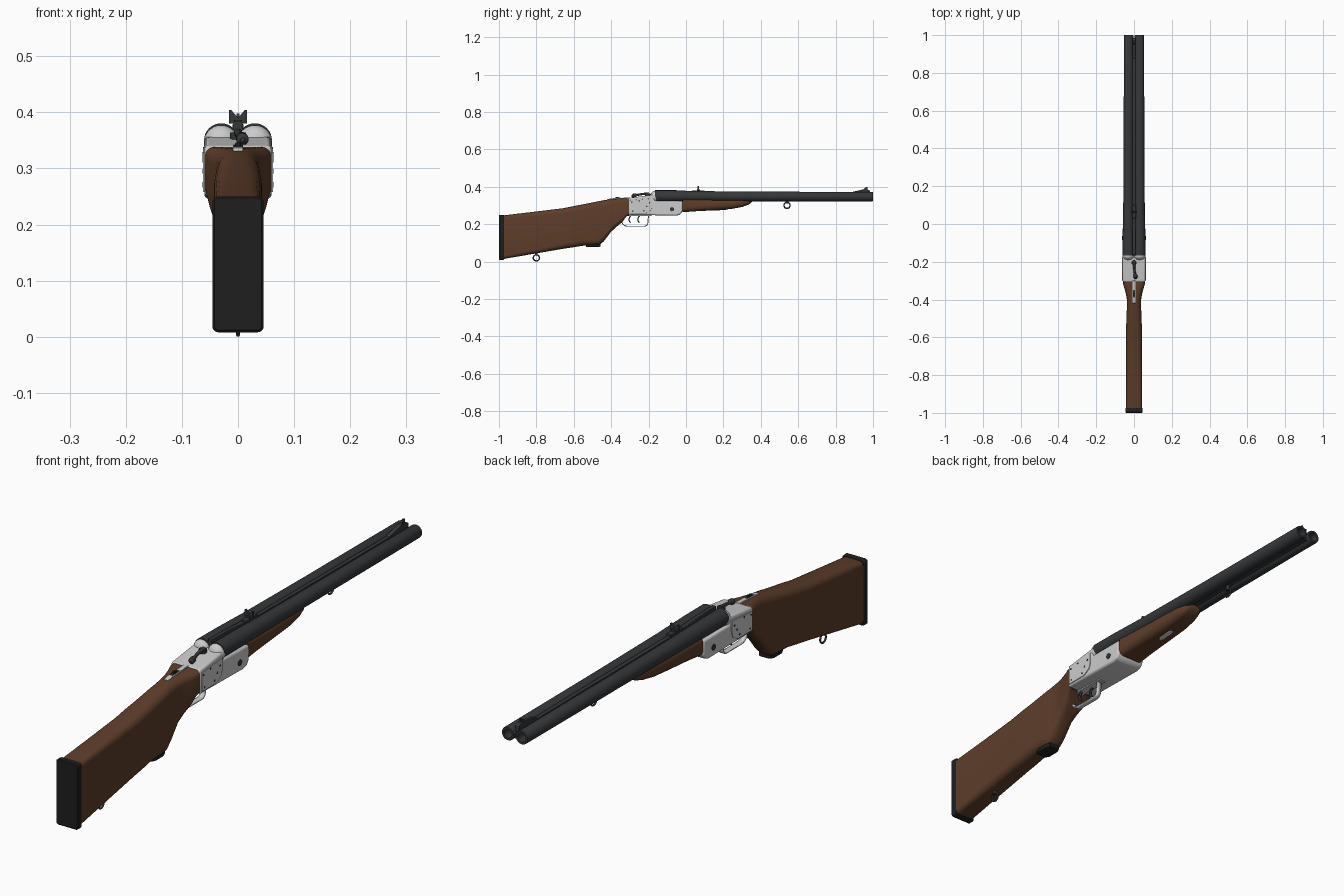
import bpy, bmesh
from math import sin, cos, pi, radians

if "Cube" in bpy.data.objects:
    bpy.data.objects.remove(bpy.data.objects["Cube"])


def material(name, rgb):
    m = bpy.data.materials.new(name)
    m.diffuse_color = (*rgb, 1)
    m.use_nodes = True
    m.node_tree.nodes["Principled BSDF"].inputs["Base Color"].default_value = m.diffuse_color
    return m


WOOD = material("walnut", (0.11, 0.047, 0.023))
STEEL = material("blued_steel", (0.036, 0.038, 0.042))
RUBBER = material("rubber", (0.013, 0.013, 0.013))


def finish(ob, mat=None, bevel=0, angle=35):
    if mat:
        ob.data.materials.append(mat)
    bpy.ops.object.select_all(action='DESELECT')
    ob.select_set(True)
    bpy.context.view_layer.objects.active = ob
    bpy.ops.object.shade_smooth_by_angle(angle=radians(angle))
    if bevel:
        b = ob.modifiers.new("bevel", 'BEVEL')
        b.width, b.segments, b.limit_method = bevel, 3, 'ANGLE'
    return ob


def loft(name, loops, mat=None, bevel=0, angle=35):
    """Skin a list of equal-length 3D loops and cap both ends."""
    bm = bmesh.new()
    rings = [[bm.verts.new(p) for p in loop] for loop in loops]
    n = len(rings[0])
    for a, b in zip(rings, rings[1:]):
        for i in range(n):
            bm.faces.new((a[i], a[(i + 1) % n], b[(i + 1) % n], b[i]))
    bm.faces.new(rings[0])
    bm.faces.new(rings[-1])
    bmesh.ops.recalc_face_normals(bm, faces=bm.faces)
    me = bpy.data.meshes.new(name)
    bm.to_mesh(me)
    bm.free()
    ob = bpy.data.objects.new(name, me)
    bpy.context.collection.objects.link(ob)
    return finish(ob, mat, bevel, angle)


def prism(name, pts, hw, x=0, mat=None, bevel=0):
    """Extrude a (y, z) side profile across x."""
    return loft(name, [[(x + s * hw, y, z) for y, z in pts] for s in (-1, 1)], mat, bevel)


def box(name, y0, y1, z0, z1, hw, x=0, mat=None, bevel=0):
    return prism(name, [(y0, z0), (y1, z0), (y1, z1), (y0, z1)], hw, x, mat, bevel)


def rrect(y, zb, zt, hw, r, n=5):
    """Rounded rectangle section at a given y."""
    pts = []
    for q, (sx, cz) in enumerate(((1, zt - r), (-1, zt - r), (-1, zb + r), (1, zb + r))):
        for i in range(n + 1):
            a = (q + i / n) * pi / 2
            pts.append((sx * (hw - r) + r * cos(a), y, cz + r * sin(a)))
    return pts


def lathe(name, prof, mat=None, seg=32):
    """Tube along y from (x, y, z, radius) stations."""
    return loft(name, [[(x + r * cos(2 * pi * i / seg), y, z + r * sin(2 * pi * i / seg))
                        for i in range(seg)] for x, y, z, r in prof], mat)


def strap(name, pts, hw, thick, mat=None, x=0):
    """Bent metal strip following (y, z) points."""
    me = bpy.data.meshes.new(name)
    n = len(pts)
    me.from_pydata([(x + s * hw, y, z) for s in (-1, 1) for y, z in pts], [],
                   [(i, i + 1, n + i + 1, n + i) for i in range(n - 1)])
    ob = bpy.data.objects.new(name, me)
    bpy.context.collection.objects.link(ob)
    m = ob.modifiers.new("solid", 'SOLIDIFY')
    m.thickness, m.offset = thick, 0
    return finish(ob, mat)


def disc(name, loc, r, depth, mat, axis='X', seg=16):
    rot = (0, pi / 2, 0) if axis == 'X' else (0, 0, 0)
    bpy.ops.mesh.primitive_cylinder_add(vertices=seg, radius=r, depth=depth, location=loc, rotation=rot)
    ob = bpy.context.object
    ob.name = name
    return finish(ob, mat)


def ring(name, y, z):
    bpy.ops.mesh.primitive_torus_add(major_radius=0.0165, minor_radius=0.0035, major_segments=28,
                                     minor_segments=8, location=(0, y, z), rotation=(0, pi / 2, 0))
    bpy.context.object.name = name
    finish(bpy.context.object, STEEL, angle=80)


# Butt stock with pistol grip: y, bottom, top, half width, corner radius
stock = [(-0.976, .014, .247, .043, .016), (-0.8, .044, .268, .043, .022),
         (-0.66, .068, .285, .043, .026), (-0.6, .077, .297, .043, .028),
         (-0.55, .085, .306, .042, .030), (-0.5, .086, .316, .040, .030),
         (-0.465, .087, .323, .039, .030), (-0.44, .108, .328, .037, .030),
         (-0.40, .160, .334, .038, .030), (-0.37, .187, .336, .043, .028),
         (-0.34, .212, .337, .051, .025), (-0.32, .240, .338, .057, .020),
         (-0.305, .248, .338, .059, .016)]
loft("butt_stock", [rrect(*s) for s in stock], WOOD, angle=50)
loft("butt_pad", [rrect(-1, .012, .247, .042, .008), rrect(-.996, .008, .250, .0455, .010),
                  rrect(-.979, .008, .250, .0455, .010), rrect(-.974, .011, .249, .043, .010)], RUBBER)
loft("grip_cap", [rrect(-.535, .079, .094, .022, .004), rrect(-.52, .078, .094, .029, .004),
                  rrect(-.475, .078, .094, .029, .004), rrect(-.458, .080, .098, .022, .004)], RUBBER)

# Receiver body, with flat bar forward under the barrels
prism("receiver", [(-.308, .250), (-.05, .246), (-.03, .252), (-.018, .270), (-.018, .325),
                   (-.168, .325), (-.168, .358), (-.308, .340)], .060, bevel=.008)
for s in (-1, 1):
    side = "right" if s > 0 else "left"
    prism("side_plate_" + side, [(-.300, .258), (-.215, .258), (-.185, .275), (-.178, .300),
                                 (-.178, .338), (-.300, .328)], .002, s * .0607, bevel=.001)
    for i, (y, z) in enumerate([(-.29, .318), (-.25, .325), (-.195, .315), (-.225, .272),
                                (-.285, .27), (-.21, .295)]):
        disc(f"screw_{side}_{i}", (s * .062, y, z), .004, .003, STEEL, seg=12)
    disc("hinge_pin_" + side, (s * .060, -.075, .28), .011, .005, STEEL, seg=24)
    # Ball fences behind the breech
    bpy.ops.mesh.primitive_uv_sphere_add(segments=32, ring_count=16, radius=.031,
                                         location=(s * .030, -.168, .346))
    bpy.context.object.name = "ball_fence_" + side
    bpy.context.object.scale = (1, .75, 1)
    finish(bpy.context.object)
    # Hollow barrels
    lathe("barrel_" + side, [(s * .0300, -.166, .350, .0305), (s * .0300, -.06, .350, .0300),
                             (s * .0295, .10, .349, .0275), (s * .0290, .45, .348, .0258),
                             (s * .0285, .997, .3475, .0250), (s * .0285, 1, .3475, .0240),
                             (s * .0285, 1, .3475, .0165), (s * .0285, .88, .3475, .0160)], STEEL)

# Ribs joining the barrels
prism("top_rib", [(-.166, .350), (.985, .350), (.985, .366), (.10, .371), (-.06, .382),
                  (-.166, .384)], .008, mat=STEEL, bevel=.002)
box("lower_rib", -.1, .985, .330, .345, .009, mat=STEEL)

# Fore-end: y, bottom, top, half width, corner radius
fore = [(-.019, .264, .340, .056, .022), (.05, .269, .340, .054, .025), (.15, .274, .340, .051, .027),
        (.24, .281, .340, .048, .025), (.30, .292, .340, .044, .022), (.335, .304, .338, .036, .016),
        (.352, .318, .336, .024, .008)]
loft("fore_end", [rrect(*f) for f in fore], WOOD, angle=50)
loft("fore_end_latch", [rrect(y, .272 + (y - .15) * .08, .292, w, .004)
                        for y, w in ((.15, .005), (.158, .010), (.212, .010), (.22, .005))])

# Top tang with safety slide
prism("top_tang", [(-.42, .322), (-.30, .330), (-.30, .343), (-.40, .338), (-.42, .334)], .009, bevel=.002)
prism("safety_slot", [(-.39, .33), (-.35, .33), (-.35, .342), (-.39, .340)], .006, mat=STEEL)
box("safety_button", -.378, -.362, .338, .346, .005, mat=RUBBER, bevel=.0015)

# Top lever
disc("lever_pivot", (0, -.205, .357), .014, .014, STEEL, 'Z', 24)
lathe("top_lever", [(0, -.200, .363, .008), (.001, -.235, .361, .006), (.005, -.262, .356, .006),
                    (.007, -.272, .354, .011), (.008, -.284, .352, .011), (.008, -.291, .351, .004)],
      STEEL, 16)

# Trigger guard bow and two triggers
arc = [(-.345 + .03 * (1 - cos(a)), .222 - .033 * sin(a)) for a in [i * pi / 12 for i in range(7)]]
arc2 = [(-.222 + .018 * sin(a), .209 - .020 * cos(a)) for a in [i * pi / 12 for i in range(7)]]
strap("trigger_guard", [(-.352, .208)] + arc[1:] + arc2 + [(-.200, .252)], .010, .005)
box("trigger_plate", -.325, -.185, .244, .254, .016, bevel=.002)
for i, y in enumerate((-.295, -.248)):
    strap(f"trigger_{i + 1}", [(y + .004 - .014 * sin(t * pi / 8), .250 - t * .006)
                               for t in range(8)], .004, .006, STEEL, x=.006 - .012 * i)

# Front sight ramp and bead
prism("front_sight_ramp", [(.865, .355), (.985, .355), (.985, .378), (.970, .386), (.945, .386),
                           (.88, .370)], .008, mat=STEEL, bevel=.0015)
prism("front_sight_blade", [(.945, .384), (.972, .384), (.970, .398), (.962, .398)], .003, mat=STEEL)

# Rear sight with notched leaf
box("rear_sight_base", .03, .10, .362, .379, .010, mat=STEEL, bevel=.002)
leaf = [(-.016, .380), (.016, .380), (.016, .404), (.012, .404), (0, .390), (-.012, .404), (-.016, .404)]
loft("rear_sight_leaf", [[(x, y, z) for x, z in leaf] for y in (.062, .070)], STEEL)
box("rear_sight_post", .058, .074, .37, .386, .007, mat=STEEL)

# Sling swivels
ring("rear_sling_ring", -.8, .020)
disc("rear_sling_stud", (0, -.8, .040), .007, .014, STEEL, 'Z')
ring("front_sling_ring", .54, .301)
disc("front_sling_stud", (0, .54, .322), .007, .022, STEEL, 'Z')
